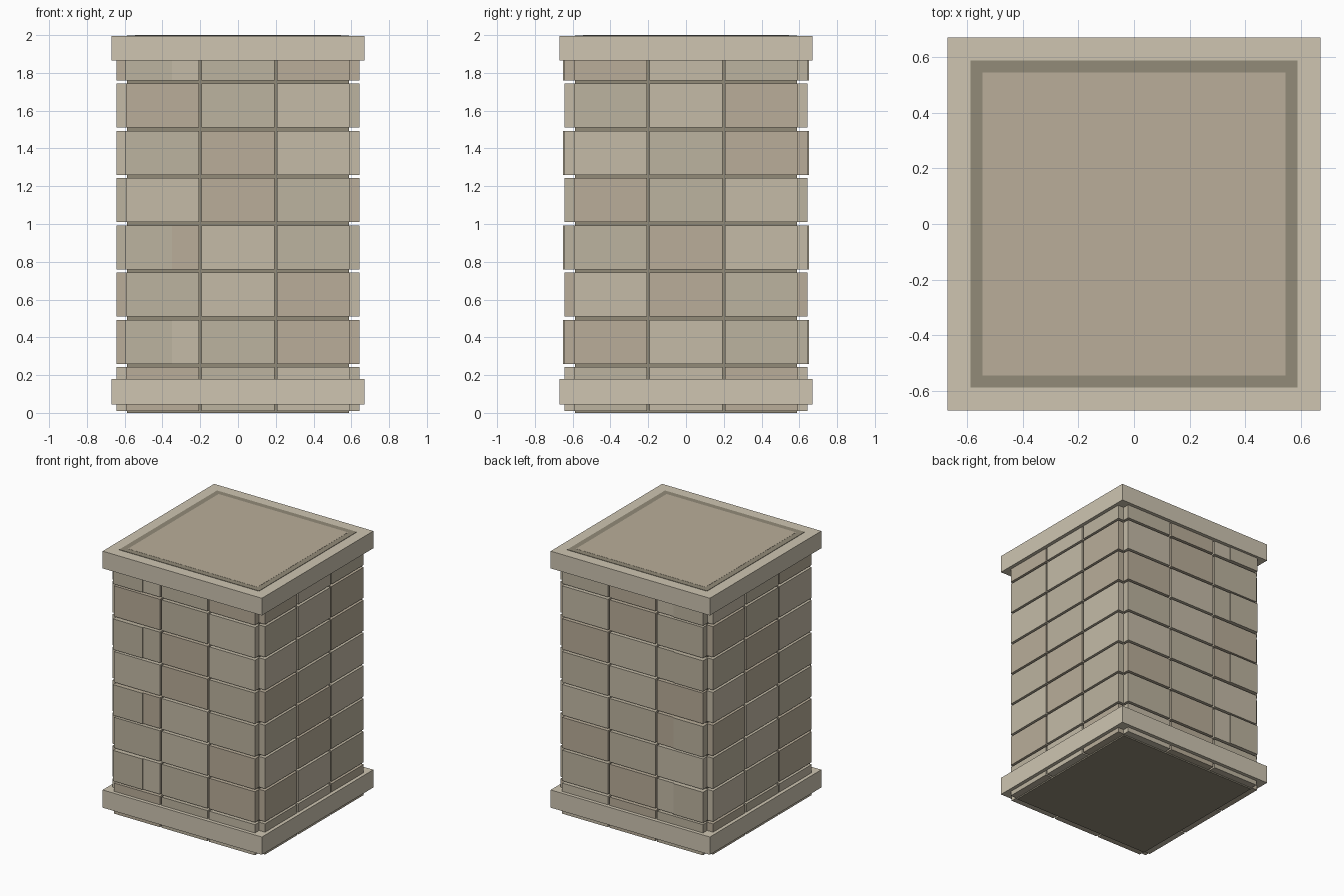
import bpy, bmesh
from mathutils import Vector, Matrix
from math import pi

if "Cube" in bpy.data.objects:
    bpy.data.objects.remove(bpy.data.objects["Cube"])


def material(name, srgb):
    m = bpy.data.materials.new(name)
    m.diffuse_color = [(c / 255) ** 2.2 for c in srgb] + [1]
    m.use_nodes = True
    m.node_tree.nodes["Principled BSDF"].inputs["Base Color"].default_value = m.diffuse_color
    return m


TRIM = material("pale_stone", (205, 196, 176))
MORTAR = material("dark_mortar", (145, 138, 120))
STONES = [material("stone_warm", (184, 172, 152)),
          material("stone_mid", (187, 178, 158)),
          material("stone_light", (195, 186, 166))]


def add_box(bm, lo, hi, turn=0.0, slot=0):
    lo, hi = Vector(lo), Vector(hi)
    mat = (Matrix.Rotation(turn, 4, 'Z') @ Matrix.Translation((lo + hi) / 2)
           @ Matrix.Diagonal((hi - lo).to_4d()))
    verts = bmesh.ops.create_cube(bm, size=1, matrix=mat)["verts"]
    for f in {f for v in verts for f in v.link_faces}:
        f.material_index = slot


def finish(bm, name, mats):
    me = bpy.data.meshes.new(name)
    bm.to_mesh(me)
    bm.free()
    for m in mats:
        me.materials.append(m)
    bpy.context.collection.objects.link(bpy.data.objects.new(name, me))


def slab(name, half, z0, z1, mat):
    bm = bmesh.new()
    add_box(bm, (-half, -half, z0), (half, half, z1))
    finish(bm, name, [mat])


# mortar core, base band, top cap and the inset top panel
slab("mortar_core", 0.588, 0, 1.999, MORTAR)
slab("base_band", 0.67, 0.045, 0.18, TRIM)
slab("top_cap", 0.67, 1.865, 1.996, TRIM)
slab("top_panel", 0.545, 1.95, 2.0, STONES[0])

# courses of three blocks on each of the four faces
for side, name in enumerate(("front", "right", "back", "left")):
    bm = bmesh.new()
    for row in range(8):
        z0, z1 = row * 0.25 + 0.01, row * 0.25 + 0.243
        for col in range(3):
            cx = (col - 1) * 0.4
            slot = (row * 2 + col * (1 + row % 2) + side) % 3
            add_box(bm, (cx - 0.193, -0.643, z0), (cx + 0.193, -0.55, z1),
                    side * pi / 2, slot)
    finish(bm, name + "_blocks", STONES)

# proud corner stones on alternate courses, front and back
bm = bmesh.new()
for row in range(1, 8, 2):
    z0, z1 = row * 0.25 + 0.01, row * 0.25 + 0.243
    for y0, y1 in ((-0.65, -0.55), (0.55, 0.65)):
        add_box(bm, (-0.598, y0, z0), (-0.35, y1, z1), 0, 1)
finish(bm, "corner_stones", STONES)
